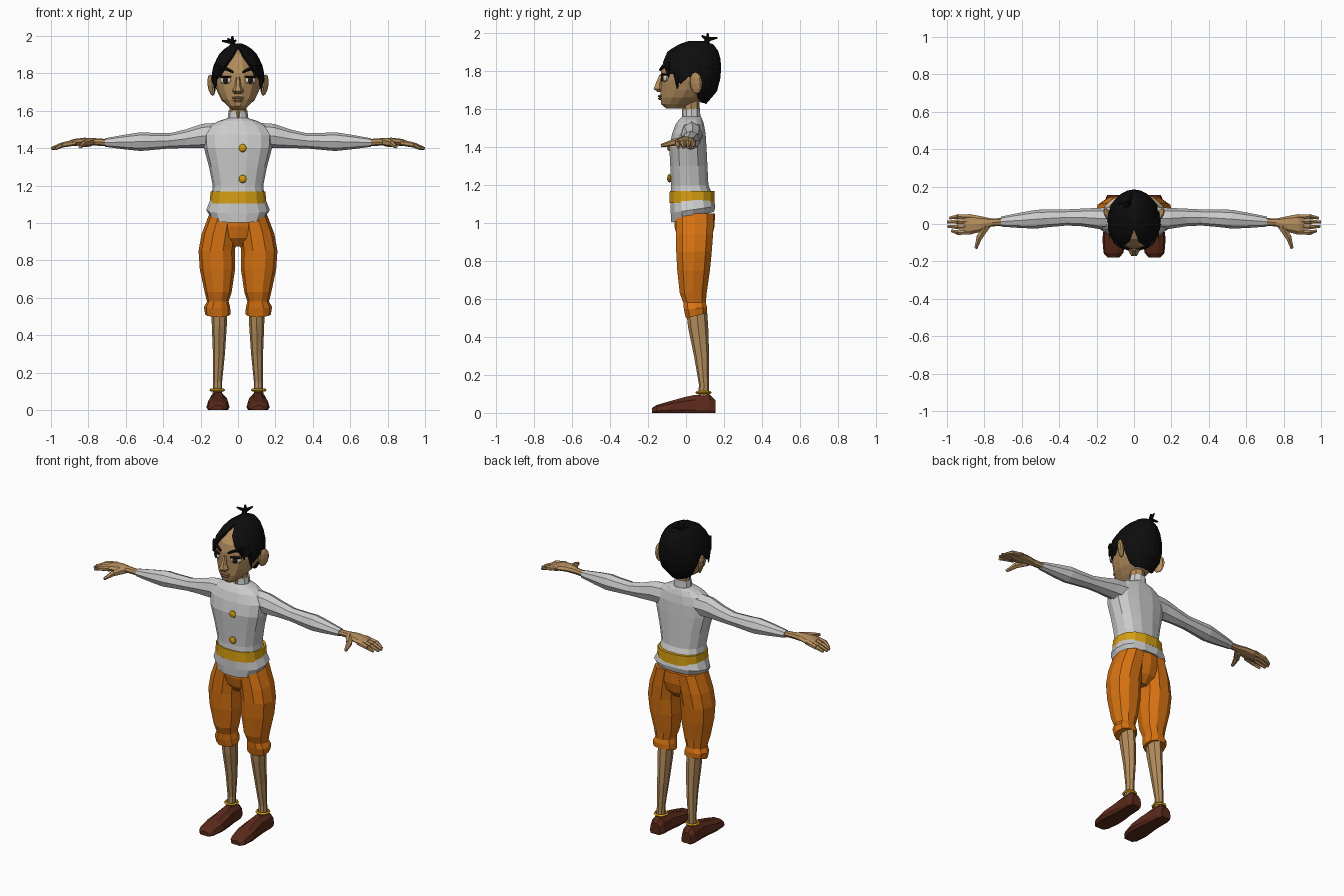
import bpy, bmesh
from math import sin, cos, pi, radians
from mathutils import Matrix, Vector

def mat(name, r, g, b):
    m = bpy.data.materials.new(name)
    m.diffuse_color = (r, g, b, 1)
    return m

SKIN = mat("skin", .46, .27, .11)
LIP = mat("lip", .33, .17, .08)
HAIR = mat("hair", .004, .004, .004)
ORANGE = mat("orange_cloth", .68, .17, .006)
GOLD = mat("gold", .66, .34, .006)
LEATHER = mat("leather", .10, .022, .010)
WHITE = mat("eye_white", .7, .66, .55)
DARK = mat("iris", .02, .01, .006)

def finish(name, bm, m, mirror):
    bmesh.ops.recalc_face_normals(bm, faces=bm.faces)
    me = bpy.data.meshes.new(name)
    bm.to_mesh(me)
    bm.free()
    if m:
        me.materials.append(m)
    ob = bpy.data.objects.new(name, me)
    bpy.context.collection.objects.link(ob)
    if mirror:
        mod = ob.modifiers.new("mirror", 'MIRROR')
        mod.use_mirror_merge = False
    return ob

def loft(name, rings, m=None, axis='z', n=10, p=1.0, mirror=False, floor=False):
    """rings: (t, centre u, centre v, radius u, radius v[, tilt along v])"""
    bm = bmesh.new()
    loops = []
    for r in rings:
        t, cu, cv, ru, rv = r[:5]
        tilt = r[5] if len(r) > 5 else 0
        loop = []
        for i in range(n):
            a = 2 * pi * i / n
            c, s = cos(a), sin(a)
            u = ru * (1 if c > 0 else -1) * abs(c) ** p
            v = rv * (1 if s > 0 else -1) * abs(s) ** p
            w = t + tilt * v
            co = {'z': (cu + u, cv + v, w), 'x': (w, cu + u, cv + v),
                  'y': (cu + u, w, cv + v)}[axis]
            if floor:
                co = (co[0], co[1], max(co[2], 0))
            loop.append(bm.verts.new(co))
        loops.append(loop)
    for a, b in zip(loops, loops[1:]):
        for i in range(n):
            j = (i + 1) % n
            bm.faces.new((a[i], a[j], b[j], b[i]))
    bm.faces.new(loops[0])
    bm.faces.new(loops[-1])
    return finish(name, bm, m, mirror)

def ball(name, pos, size, m, mirror=False, yaw=0, roll=0):
    bm = bmesh.new()
    mx = (Matrix.Translation(pos) @ Matrix.Rotation(radians(yaw), 4, 'Z')
          @ Matrix.Rotation(radians(roll), 4, 'Y') @ Matrix.Diagonal((*size, 1)))
    bmesh.ops.create_uvsphere(bm, u_segments=10, v_segments=6, radius=1, matrix=mx)
    return finish(name, bm, m, mirror)

def limb(name, a, b, r1, r2, m, mirror=False, n=6):
    a, b = Vector(a), Vector(b)
    d = b - a
    mx = Matrix.Translation((a + b) / 2) @ d.to_track_quat('Z', 'Y').to_matrix().to_4x4()
    bm = bmesh.new()
    bmesh.ops.create_cone(bm, cap_ends=True, segments=n, radius1=r1, radius2=r2,
                          depth=d.length, matrix=mx)
    return finish(name, bm, m, mirror)

def lerp_table(table, x):
    for p, q in zip(table, table[1:]):
        if p[0] <= x <= q[0]:
            f = (x - p[0]) / (q[0] - p[0])
            return [u + (v - u) * f for u, v in zip(p[1:], q[1:])]
    return table[-1][1:] if x > table[-1][0] else table[0][1:]

# Shirt, collar, belt, buttons
loft("shirt", [(1.03, 0, .035, .145, .115, .25), (1.07, 0, .037, .17, .12, .15),
               (1.14, 0, .03, .142, .115), (1.2, 0, .02, .135, .1), (1.3, 0, .015, .155, .1),
               (1.4, 0, .01, .182, .1), (1.47, 0, .015, .185, .09), (1.52, 0, .02, .15, .076),
               (1.545, 0, .025, .105, .062), (1.56, 0, .03, .055, .05)], n=14, p=.85)
loft("collar", [(1.54, 0, .03, .058, .05), (1.6, 0, .03, .05, .045, .1)], n=10)
loft("collar_opening", [(1.555, 0, -.01, .01, .012), (1.601, 0, -.01, .014, .012)], SKIN, n=4)
loft("belt", [(1.105, 0, .032, .151, .122), (1.168, 0, .032, .147, .12)], GOLD, n=14, p=.85)
for z in (1.4, 1.235):
    ball("button", (.025, -.087, z), (.022, .013, .022), GOLD)

# Sleeves and hands
loft("sleeve", [(.1, .03, 1.468, .062, .068), (.19, .03, 1.465, .056, .065),
                (.28, .035, 1.45, .047, .05), (.36, .035, 1.44, .043, .041),
                (.46, .03, 1.436, .047, .046), (.52, .026, 1.435, .05, .05),
                (.6, .02, 1.433, .042, .04), (.71, .013, 1.43, .027, .023)],
     axis='x', n=8, mirror=True)
loft("hand", [(.69, .012, 1.43, .021, .018), (.76, .008, 1.433, .021, .02),
              (.82, 0, 1.436, .042, .02), (.88, -.002, 1.43, .055, .019),
              (.91, -.002, 1.423, .05, .014)], SKIN, 'x', 8, mirror=True)
for y, tip in ((.04, .985), (.013, .998), (-.016, .995), (-.046, .975)):
    mid = (.94, y, 1.417)
    limb("finger", (.87, y * .9, 1.43), mid, .016, .014, SKIN, True)
    limb("finger_tip", mid, (tip, y * .8, 1.397), .014, .008, SKIN, True)
limb("thumb_base", (.79, -.01, 1.432), (.825, -.07, 1.424), .024, .018, SKIN, True)
limb("thumb_tip", (.825, -.065, 1.424), (.845, -.13, 1.407), .018, .009, SKIN, True)

# Breeches
loft("hips", [(.875, 0, .045, .05, .05), (.92, 0, .045, .12, .09), (.98, 0, .045, .165, .105),
              (1.05, 0, .045, .148, .108)], ORANGE, n=12)
loft("breeches_leg", [(.512, .108, .055, .068, .058, .25), (.55, .112, .05, .07, .064, .1),
                      (.58, .108, .045, .058, .062), (.63, .106, .038, .072, .074),
                      (.75, .11, .04, .094, .09), (.85, .114, .042, .097, .098),
                      (.94, .1, .045, .095, .102), (1.05, .075, .047, .078, .104)],
     ORANGE, n=10, p=.9, mirror=True)

# Bare legs, anklets, shoes
loft("lower_leg", [(.07, .11, .092, .026, .028), (.15, .109, .094, .024, .026),
                   (.3, .102, .082, .032, .04), (.45, .1, .064, .04, .053),
                   (.55, .1, .055, .043, .055)], SKIN, n=8, mirror=True)
bm = bmesh.new()
ring = [[bm.verts.new((.11 + (.035 + .008 * cos(b)) * cos(a), .092 + (.037 + .008 * cos(b)) * sin(a),
                       .107 + .008 * sin(b))) for b in (0, pi / 2, pi, 1.5 * pi)]
        for a in [2 * pi * i / 10 for i in range(10)]]
for i in range(10):
    for j in range(4):
        k, l = (i + 1) % 10, (j + 1) % 4
        bm.faces.new((ring[i][j], ring[k][j], ring[k][l], ring[i][l]))
finish("anklet", bm, GOLD, True)
loft("shoe", [(-.18, .11, .0, .03, .026), (-.155, .11, .01, .053, .033), (-.08, .107, .015, .062, .05),
              (0, .105, .015, .054, .073), (.05, .107, .015, .048, .083),
              (.125, .109, .015, .046, .085), (.155, .11, .015, .034, .055)],
     LEATHER, 'y', 10, p=.8, mirror=True, floor=True)

# Neck and head
loft("neck", [(1.54, 0, .03, .044, .04), (1.66, 0, .025, .046, .045)], SKIN, n=8)
loft("head", [(1.603, 0, -.06, .03, .045), (1.625, 0, -.045, .055, .088), (1.66, 0, -.02, .088, .117),
              (1.7, 0, .002, .11, .138), (1.75, 0, .012, .126, .148), (1.8, 0, .018, .131, .153),
              (1.85, 0, .022, .112, .145), (1.9, 0, .035, .082, .118), (1.94, 0, .05, .04, .06)],
     SKIN, n=14)
ball("ear", (.142, .052, 1.737), (.016, .036, .058), SKIN, True, yaw=-25, roll=8)
loft("nose", [(1.69, 0, -.135, .02, .018), (1.706, 0, -.141, .031, .034),
              (1.73, 0, -.139, .018, .026), (1.78, 0, -.128, .011, .014)], SKIN, n=6)
ball("upper_lip", (0, -.134, 1.668), (.036, .014, .008), LIP)
ball("lower_lip", (0, -.133, 1.655), (.029, .014, .009), LIP)
ball("eye", (.066, -.113, 1.763), (.034, .014, .02), WHITE, True, yaw=26)
ball("iris", (.066, -.122, 1.763), (.017, .009, .018), DARK, True, yaw=24)
ball("eyelid", (.067, -.116, 1.781), (.037, .014, .006), HAIR, True, yaw=26)
limb("eyebrow_inner", (.026, -.136, 1.806), (.07, -.119, 1.826), .007, .01, HAIR, True, 5)
limb("eyebrow_outer", (.07, -.119, 1.826), (.108, -.082, 1.808), .01, .004, HAIR, True, 5)

# Hair: shell over the skull, each column ends at its own hairline height
shape = [(1.63, .075, -.11, .10), (1.70, .122, -.14, .16), (1.78, .138, -.147, .178),
         (1.85, .121, -.137, .178), (1.90, .094, -.095, .165), (1.935, .06, -.035, .14),
         (1.952, .02, .02, .09)]
hairline = [(0, 1.938), (15, 1.895), (30, 1.845), (45, 1.785), (55, 1.81), (72, 1.72),
            (85, 1.775), (105, 1.76), (118, 1.66), (135, 1.638), (180, 1.63)]
bm = bmesh.new()
cols = []
for i in range(24):
    deg = i * 15
    low = lerp_table(hairline, min(deg, 360 - deg))[0]
    a, col = radians(deg), []
    for k in range(8):
        z = 1.952 - (1.952 - low) * (k / 7) ** 1.5
        rx, yf, yb = lerp_table(shape, z)
        col.append(bm.verts.new((rx * sin(a), (yf + yb) / 2 - (yb - yf) / 2 * cos(a), z)))
    cols.append(col)
for c, d in zip(cols, cols[1:] + cols[:1]):
    for k in range(7):
        bm.faces.new((c[k], c[k + 1], d[k + 1], d[k]))
bm.faces.new([c[0] for c in cols])
hair = finish("hair_cap", bm, HAIR, False)
sol = hair.modifiers.new("thickness", 'SOLIDIFY')
sol.thickness, sol.offset = .014, 0

# Loose locks and the tied tuft on top
limb("fringe_lock", (.09, -.095, 1.84), (.112, -.092, 1.765), .02, .002, HAIR, True, 5)
limb("side_lock", (.118, -.05, 1.8), (.126, -.045, 1.705), .02, .003, HAIR, True, 5)
root = (-.03, .115, 1.965)
limb("tuft_stem", (-.03, .1, 1.935), root, .02, .012, HAIR)
for tip in ((-.03, .115, 2.0), (-.085, .11, 1.972), (-.012, .165, 1.975), (-.055, .085, 1.985)):
    limb("tuft_lock", root, tip, .013, .005, HAIR, n=5)
